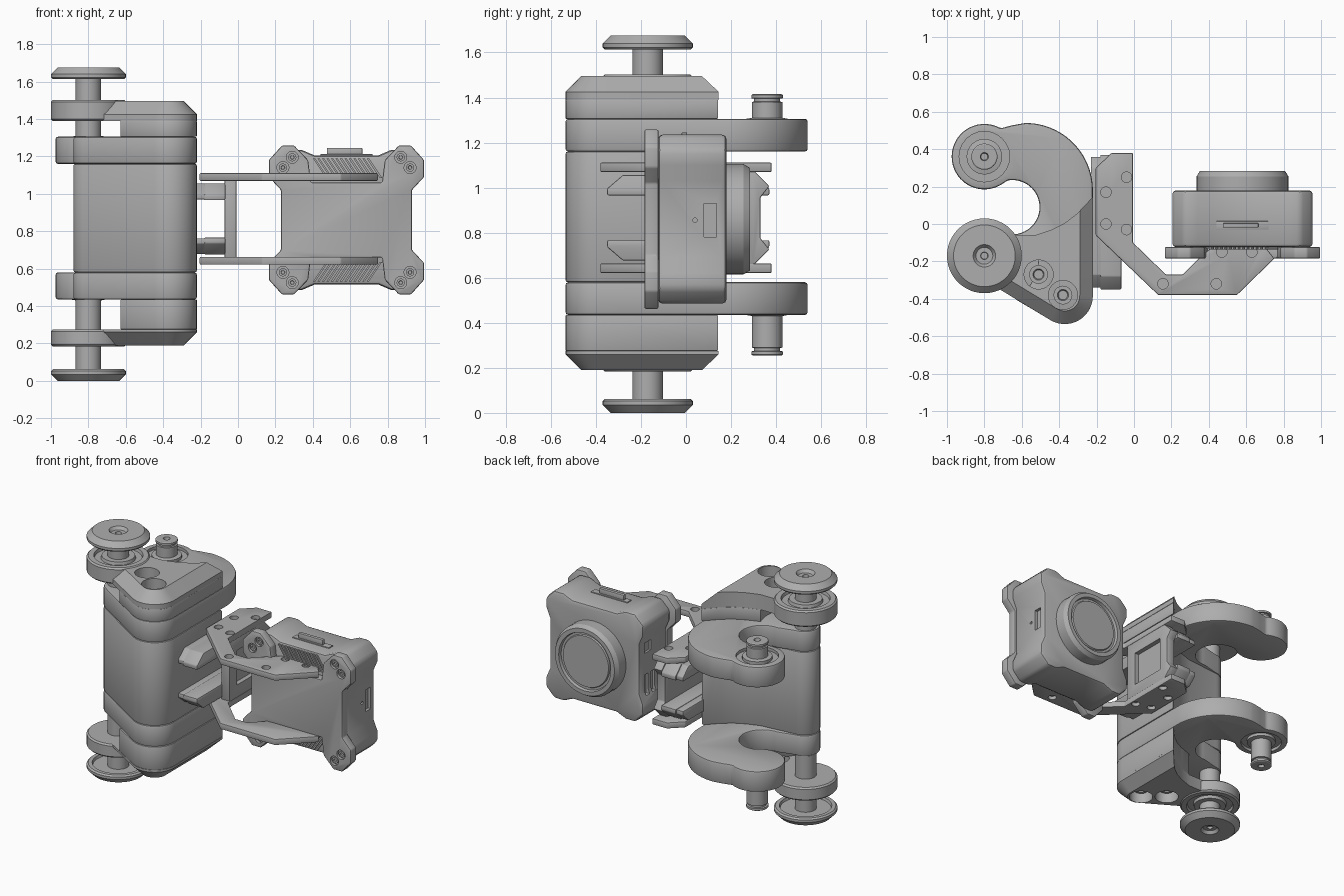
import bpy, bmesh
from math import cos, sin, radians
from mathutils import Vector

cube = bpy.data.objects.get("Cube")
if cube:
    bpy.data.objects.remove(cube)

grey = bpy.data.materials.new("plain_grey")
grey.use_nodes = True
grey.diffuse_color = (0.42, 0.42, 0.42, 1)
grey.node_tree.nodes["Principled BSDF"].inputs["Base Color"].default_value = (0.42, 0.42, 0.42, 1)

PLANES = {
    "xy": lambda a, b, h: Vector((a, b, h)),
    "xz": lambda a, b, h: Vector((a, h, b)),
    "yz": lambda a, b, h: Vector((h, a, b)),
}


def finish(bm, name):
    bmesh.ops.recalc_face_normals(bm, faces=bm.faces[:])
    mesh = bpy.data.meshes.new(name)
    bm.to_mesh(mesh)
    bm.free()
    mesh.materials.append(grey)
    obj = bpy.data.objects.new(name, mesh)
    bpy.context.collection.objects.link(obj)
    return obj


def add_prism(bm, pts, plane, lo, hi):
    put = PLANES[plane]
    rings = [[bm.verts.new(put(a, b, h)) for a, b in pts] for h in (lo, hi)]
    n = len(pts)
    for ring in rings:
        bm.faces.new(ring)
    for i in range(n):
        j = (i + 1) % n
        bm.faces.new((rings[0][i], rings[0][j], rings[1][j], rings[1][i]))
    return rings


def prism(name, pts, plane, lo, hi, bevel=0.01, chamfer_points=0):
    """Extrude an outline; soften its edges, or chamfer the rim along its last points."""
    bm = bmesh.new()
    rings = add_prism(bm, pts, plane, lo, hi)
    bmesh.ops.recalc_face_normals(bm, faces=bm.faces[:])
    if chamfer_points:
        rim = set(rings[1][-chamfer_points:] + rings[1][:1])
        edges = [e for e in bm.edges if set(e.verts) <= rim]
    else:
        edges = [e for e in bm.edges if e.calc_face_angle(0) > 0.55]
    bmesh.ops.bevel(bm, geom=edges, affect="EDGES", offset=bevel, profile=0.5,
                    segments=1 if chamfer_points else 2, clamp_overlap=not chamfer_points)
    return finish(bm, name)


def lathe(name, profile, centre, plane="xy", steps=48):
    """Spin (radius, height) points around an axis square to the plane."""
    bm = bmesh.new()
    put = PLANES[plane]
    verts = [bm.verts.new((r, 0, h)) for r, h in profile]
    edges = [bm.edges.new(p) for p in zip(verts, verts[1:])]
    bmesh.ops.spin(bm, geom=verts + edges, axis=(0, 0, 1), cent=(0, 0, 0),
                   angle=radians(360), steps=steps)
    bmesh.ops.remove_doubles(bm, verts=bm.verts[:], dist=0.0005)
    for v in bm.verts:
        v.co = put(v.co.x + centre[0], v.co.y + centre[1], v.co.z)
    return finish(bm, name)


def arc(cx, cy, r, a0, a1, n=14):
    angles = [radians(a0 + (a1 - a0) * i / n) for i in range(n + 1)]
    return [(cx + r * cos(a), cy + r * sin(a)) for a in angles]


def circle(cx, cy, r):
    return arc(cx, cy, r, 0, 345, 23)


def rect(a0, b0, a1, b1):
    return [(a0, b0), (a1, b0), (a1, b1), (a0, b1)]


def cut(obj, shapes, plane, lo, hi):
    """Remove extruded outlines from an object."""
    bm = bmesh.new()
    for pts in shapes:
        add_prism(bm, pts, plane, min(lo, hi), max(lo, hi))
    cutter = finish(bm, "cutter")
    cutter.hide_render = True
    mod = obj.modifiers.new("cut", "BOOLEAN")
    mod.operation, mod.solver, mod.object = "DIFFERENCE", "EXACT", cutter
    bpy.context.view_layer.objects.active = obj
    bpy.ops.object.modifier_apply(modifier=mod.name)
    bpy.data.objects.remove(cutter)


# ---- Outlines of the clamp seen from above
ROLLER, PIN = (-0.8, -0.17), (-0.8, 0.36)
back = [(-0.22, 0.145), (-0.305, 0.055), (-0.37, 0.005), (-0.44, -0.03), (-0.53, -0.06)]
nose = arc(-0.37, -0.385, 0.15, 239, 360)
heel = arc(-0.78, -0.185, 0.1, 90, 239)
hook = (arc(-0.58, 0.18, 0.36, 0, 90, 24) + [(-0.65, 0.528)] + arc(*PIN, 0.175, 60, 300, 28)
        + arc(-0.65, 0.09, 0.145, 100, -95, 24) + heel + nose)


def cap_outline(points, r, a0, a1, n):
    return back[:points] + arc(*ROLLER, r, a0, a1, n) + nose


prism("clamp_body", back + heel + nose, "xy", 0.58, 1.16)
bolts = [(-0.51, -0.27), (-0.38, -0.38)]

# ---- Upper and lower ends: arm plate, cap, roller, knob and pin
ends = {
    "upper": (1, 1.16, 1.305, 1.39, 1.495, 1.675, 1.415),
    "lower": (-1, 0.58, 0.435, 0.275, 0.19, 0.0, 0.255),
}
for side, (s, inner, outer, step, tip, knob, pin_tip) in ends.items():
    arm = prism(side + "_hook_arm", hook, "xy", inner, outer, 0.012)
    cut(arm, [circle(*PIN, 0.135)], "xy", outer - 0.02 * s, outer + 0.05 * s)

    prism(side + "_cap_base", cap_outline(4, 0.29, 22, -54, 14), "xy", outer, step, 0.004)
    cap = prism(side + "_cap", cap_outline(5, 0.17, 40, -72, 3), "xy", step, tip,
                0.07, len(nose) + 1)
    cut(cap, [circle(*b, 0.078) for b in bolts], "xy", step - 0.02 * s, tip + 0.05 * s)
    for b in bolts:
        lathe(side + "_cap_bolt", [(0, step - 0.01 * s), (0.05, step - 0.01 * s),
              (0.05, step + 0.03 * s), (0.03, step + 0.03 * s),
              (0.025, step + 0.015 * s), (0, step + 0.015 * s)], b, steps=24)

    rim = tip + 0.007 * s
    lathe(side + "_roller", [(0, step), (0.19, step), (0.2, step + 0.01 * s),
          (0.2, rim - 0.01 * s), (0.19, rim), (0.155, rim), (0.15, rim - 0.02 * s),
          (0.11, rim - 0.02 * s), (0.105, rim), (0, rim)], ROLLER)
    lathe(side + "_roller_shaft", [(0, outer), (0.068, outer), (0.068, knob - 0.04 * s),
          (0, knob - 0.04 * s)], ROLLER, steps=32)
    # dished knob with a centre dimple
    heights = [(0, .045), (.16, .045), (.165, .062), (.19, .062), (.2, .052), (.2, .035),
               (.165, 0), (.06, 0), (.045, .02), (.02, .02), (.018, .035), (0, .035)]
    lathe(side + "_knob", [(r, knob - h * s) for r, h in heights], ROLLER)

    floor = outer - 0.03 * s
    lathe(side + "_pin", [(0, floor), (0.095, floor), (0.095, outer), (0.068, outer + 0.005 * s),
          (0.068, pin_tip - 0.035 * s), (0.058, pin_tip - 0.033 * s),
          (0.058, pin_tip - 0.02 * s), (0.07, pin_tip - 0.018 * s), (0.07, pin_tip - 0.004 * s),
          (0.064, pin_tip), (0.022, pin_tip), (0.018, pin_tip - 0.02 * s),
          (0, pin_tip - 0.02 * s)], PIN, steps=32)

# ---- Bracket: two flat arms, two rails and the web between them
MID = 0.866
arm_outline = [(-0.205, -0.06), (0.13, -0.38), (0.55, -0.38), (0.75, -0.185), (0.70, -0.12),
               (0.42, -0.12), (0.33, -0.2), (0.26, -0.27), (0.17, -0.27), (-0.005, -0.1),
               (-0.005, 0.38), (-0.12, 0.38), (-0.205, 0.3)]
arm_holes = [(-0.04, 0.25), (-0.15, 0.17), (-0.15, 0), (-0.04, -0.03),
             (0.155, -0.32), (0.44, -0.32), (0.47, -0.15), (0.63, -0.15)]
for side, s in (("upper", 1), ("lower", -1)):
    plate = prism(side + "_bracket_arm", arm_outline, "xy", MID + s * 0.203, MID + s * 0.245, 0.006)
    cut(plate, [circle(*h, 0.028) for h in arm_holes], "xy", MID + s * 0.22, MID + s * 0.27)
    rail = [(-0.35, 0.1), (-0.35, 0.13), (-0.28, 0.19), (0.31, 0.19), (0.37, 0.13), (0.37, 0.1)]
    rail = [(y, MID + s * z) for y, z in rail]
    prism(side + "_rail", rail, "yz", -0.18, -0.068, 0.006)
    prism(side + "_rail_foot", [(y * 0.97, MID + (z - MID) * 0.93 + s * 0.011) for y, z in rail],
          "yz", -0.23, -0.17, 0.004)

web_outline = [(-0.08, MID - 0.21), (0.3, MID - 0.21), (0.37, MID - 0.14), (0.33, MID - 0.09),
               (0.33, MID + 0.09), (0.37, MID + 0.14), (0.3, MID + 0.21), (-0.08, MID + 0.21)]
web = prism("bracket_web", web_outline, "yz", -0.072, -0.008, 0.006)
cut(web, [rect(0.0, MID - 0.12, 0.26, MID + 0.12)], "yz", -0.04, 0.02)

# ---- Camera: corner-lugged mount plate, body, lens and small details
CX, CZ = 0.58, 0.86


def four_fold(quarter):
    """Mirror a quarter outline into a closed loop around the camera centre."""
    half = quarter + [(-u, v) for u, v in reversed(quarter)]
    full = half + [(-u, -v) for u, v in half]
    return [(CX + u, CZ + v) for u, v in full]


lugs = four_fold([(0.35, 0.16), (0.415, 0.23), (0.415, 0.32), (0.345, 0.398),
                  (0.28, 0.398), (0.205, 0.32), (0.19, 0.2)])
mount = prism("camera_mount", lugs, "xz", -0.185, -0.122, 0.008)
screws = [(CX + su * u, CZ + sv * v) for u, v in ((0.34, 0.28), (0.29, 0.335))
          for su in (-1, 1) for sv in (-1, 1)]
cut(mount, [circle(*p, 0.032) for p in screws], "xz", -0.2, -0.165)
for p in screws:
    lathe("mount_screw", [(0, -0.16), (0.022, -0.16), (0.022, -0.178), (0.011, -0.178),
                          (0.009, -0.17), (0, -0.17)], p, "xz", 16)

shell = four_fold([(0.345, 0.17), (0.375, 0.24), (0.375, 0.31), (0.31, 0.375),
                   (0.24, 0.375), (0.17, 0.345)])
camera = prism("camera_body", shell, "xz", -0.124, 0.18, 0.02)
cut(camera, [rect(0.08, 0.78, 0.135, 0.93), circle(0.04, 0.855, 0.01)], "yz", 0.905, 1.0)
cut(camera, [rect(0.05, 0.95, 0.12, 1.02), rect(0.01, 0.66, 0.05, 0.8),
             rect(0.08, 0.66, 0.12, 0.8)], "yz", 0.2, 0.25)
prism("camera_button_frame", rect(0.44, -0.03, 0.72, 0.015), "xy", 1.2, 1.212, 0.003)
prism("camera_button", rect(0.475, -0.02, 0.665, 0.005), "xy", 1.2, 1.245, 0.005)
lathe("lens", [(0.245, 0.17), (0.245, 0.255), (0.228, 0.283), (0.2, 0.283), (0.195, 0.263),
               (0.18, 0.263), (0.175, 0.272), (0, 0.272)], (CX, CZ), "xz", 64)

# ---- Slanted grip ribs in the mount's top and bottom recesses
for side, s in (("upper", 1), ("lower", -1)):
    bm = bmesh.new()
    for i in range(13):
        x = 0.40 + i * 0.024
        z0, z1 = CZ + s * 0.225, CZ + s * 0.33
        add_prism(bm, [(x, z1), (x + 0.012, z1), (x + 0.082, z0), (x + 0.07, z0)],
                  "xz", -0.135, -0.12)
    finish(bm, side + "_grip_ribs")

# ---- Smooth curved surfaces, keep corners crisp
bpy.ops.object.select_all(action="DESELECT")
for obj in bpy.context.scene.objects:
    if obj.type == "MESH" and grey.name in obj.data.materials:
        obj.select_set(True)
        bpy.context.view_layer.objects.active = obj
bpy.ops.object.shade_smooth_by_angle(angle=radians(30))
